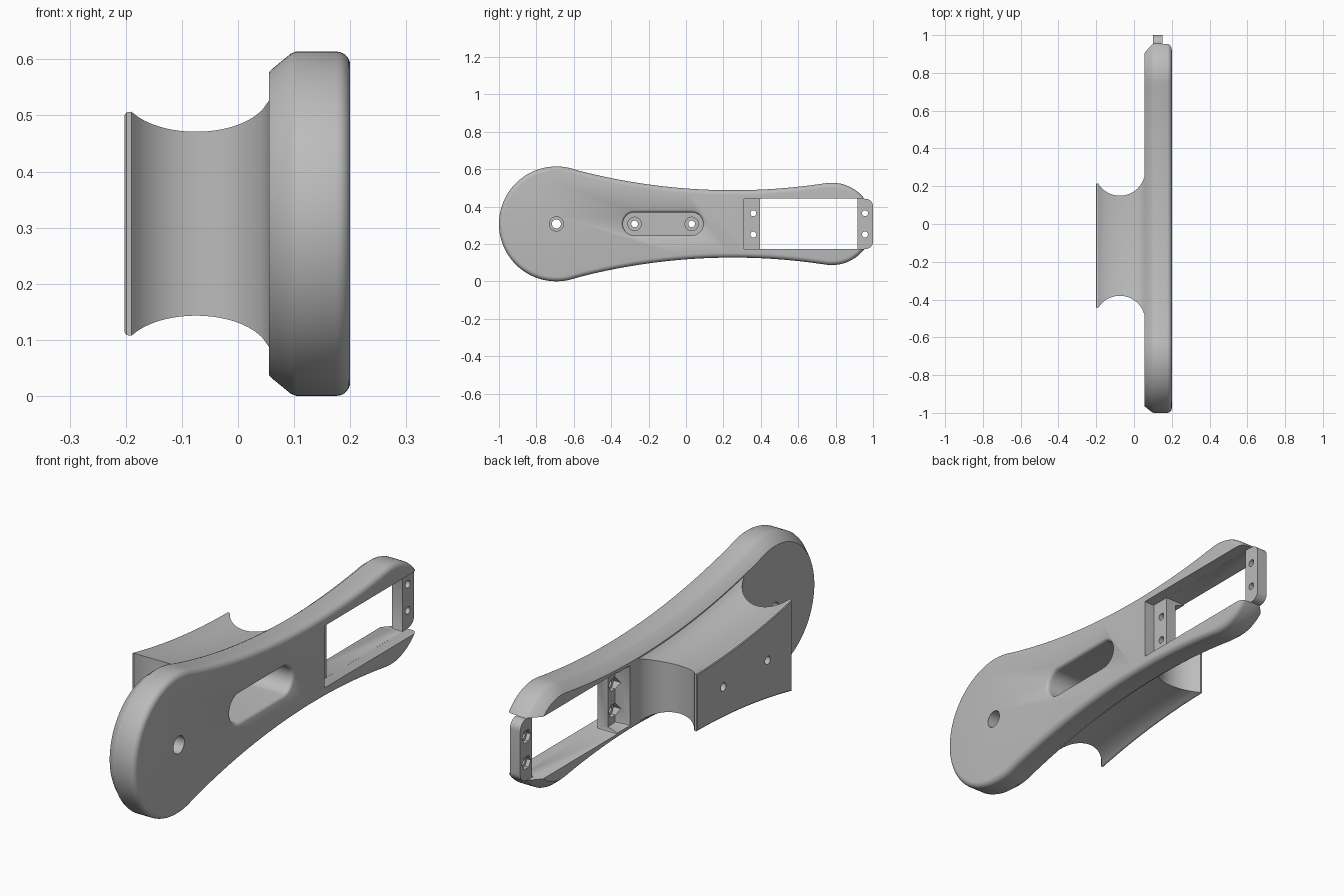
import bpy, bmesh, math

cube = bpy.data.objects.get("Cube")
if cube:
    bpy.data.objects.remove(cube, do_unlink=True)

MID = 0.307                      # height of the long axis
BIG_Y, BIG_R = -0.693, 0.307     # large round end
TIP_Y, TIP_R = 0.78, 0.22        # small round end
WAIST_Y, WAIST_H, WAIST_R = 0.25, 3.47, 3.29   # concave flanks

grey = bpy.data.materials.new("plain grey")
grey.use_nodes = True
grey.diffuse_color = (0.5, 0.5, 0.5, 1)
grey.node_tree.nodes["Principled BSDF"].inputs["Base Color"].default_value = (0.5, 0.5, 0.5, 1)


def loft(name, rings):
    """Skin rings given as (x, [(y, z), ...]) and cap both ends."""
    bm = bmesh.new()
    loops = [[bm.verts.new((x, y, z)) for y, z in pts] for x, pts in rings]
    n = len(loops[0])
    for a, b in zip(loops, loops[1:]):
        for i in range(n):
            j = (i + 1) % n
            bm.faces.new((a[i], a[j], b[j], b[i]))
    bm.faces.new(loops[0])
    bm.faces.new(loops[-1])
    bmesh.ops.remove_doubles(bm, verts=bm.verts, dist=1e-5)
    bmesh.ops.recalc_face_normals(bm, faces=bm.faces)
    mesh = bpy.data.meshes.new(name)
    bm.to_mesh(mesh)
    bm.free()
    mesh.materials.append(grey)
    obj = bpy.data.objects.new(name, mesh)
    bpy.context.collection.objects.link(obj)
    return obj


def arc(cy, cz, r, a0, a1, n):
    return [(cy + r * math.cos(a0 + (a1 - a0) * i / n),
             cz + r * math.sin(a0 + (a1 - a0) * i / n)) for i in range(n + 1)]


def outline(inset):
    """Bone-shaped plate outline, moved inward by inset."""
    a = math.atan2(WAIST_H, WAIST_Y - BIG_Y)
    b = math.atan2(WAIST_H, WAIST_Y - TIP_Y)
    top = arc(BIG_Y, 0, BIG_R - inset, math.pi, a, 32)
    top += arc(WAIST_Y, WAIST_H, WAIST_R + inset, a + math.pi, b + math.pi, 32)[1:-1]
    top += arc(TIP_Y, 0, TIP_R - inset, b, 0, 28)
    pts = top + [(y, -z) for y, z in reversed(top[1:-1])]
    return [(y, z + MID) for y, z in pts]


def rounded(y0, y1, half, r, n=8):
    """Rounded rectangle centred on the long axis."""
    q = math.pi / 2
    pts = []
    for k, (y, z) in enumerate([(y1 - r, half - r), (y0 + r, half - r),
                                (y0 + r, r - half), (y1 - r, r - half)]):
        pts += arc(y, z + MID, r, k * q, (k + 1) * q, n)
    return pts


def circle(y, z, r, n=32):
    return arc(y, z, r, 0, 2 * math.pi, n)[:-1]


def combine(tool, operation="DIFFERENCE"):
    mod = body.modifiers.new("combine", "BOOLEAN")
    mod.operation = operation
    mod.solver = "EXACT"
    mod.object = tool
    bpy.context.view_layer.objects.active = body
    bpy.ops.object.modifier_apply(modifier=mod.name)
    bpy.data.objects.remove(tool, do_unlink=True)


def cut(x0, x1, ring):
    combine(loft("cutter", [(x0, ring), (x1, ring)]))


# Plate: chamfered back edge, rounded face edge
EDGE = 0.025
profile = [(0.055, 0.037), (0.061, 0.031), (0.094, 0.004), (0.104, 0)]
profile += [(0.2 - EDGE + EDGE * math.sin(t), EDGE - EDGE * math.cos(t))
            for t in [math.pi / 12 * i for i in range(7)]]
body = loft("mounting_arm", [(x, outline(d)) for x, d in profile])


# Pedestal: flared foot with concave walls following the plate outline
def pedestal_ring(flare, trim=0.0):
    y0, y1 = -0.38 - flare + trim, 0.15 + flare - trim
    side = 0.077 - 0.35 * flare + trim
    ys = [y0 + (y1 - y0) * i / 24 for i in range(25)]
    top = [(y, WAIST_H - math.sqrt(WAIST_R ** 2 - (y - WAIST_Y) ** 2) - side) for y in ys]
    return [(y, MID + z) for y, z in top] + [(y, MID - z) for y, z in reversed(top)]


SWEEP = 0.135
rings = []
for i in range(21):
    x = -0.19 + 0.245 * i / 20
    rings.append((x, pedestal_ring(SWEEP - math.sqrt(SWEEP ** 2 - (x + 0.075) ** 2))))
rim = SWEEP - math.sqrt(SWEEP ** 2 - 0.115 ** 2)
rings = [(-0.202, pedestal_ring(rim, 0.005)), (-0.199, pedestal_ring(rim, 0.001))] + rings
rings.append((0.075, rings[-1][1]))
combine(loft("pedestal", rings), "UNION")

# End tab carrying the far pair of screws
tab = rounded(0.86, 1.0, 0.134, 0.04)
combine(loft("end_tab", [(0.085, tab), (0.165, tab)]), "UNION")

# Window with recessed screw ledges at both ends
cut(-0.05, 0.3, rounded(0.395, 0.918, 0.135, 0.004, 2))
cut(0.15, 0.3, rounded(0.31, 1.1, 0.1352, 0.004, 2))
cut(0.0, 0.1, rounded(0.9, 1.1, 0.1354, 0.004, 2))
combine(loft("back_pocket", [(0.03, rounded(0.285, 0.42, 0.14, 0.01, 2)),
                             (0.1, rounded(0.345, 0.42, 0.115, 0.01, 2))]))

# Ledge screw holes with hexagonal nut seats behind
for y in (0.36, 0.957):
    for z in (MID - 0.057, MID + 0.057):
        cut(0.0, 0.3, circle(y, z, 0.016, 20))
        cut(0.07, 0.118, circle(y, z, 0.03, 6))

# Deep slot with a softened rim, reaching into the pedestal
slot = [(-0.14, 0.062), (0.183, 0.062), (0.19, 0.0635), (0.196, 0.067), (0.2, 0.074), (0.21, 0.074)]
combine(loft("slot", [(x, rounded(-0.275 - r, 0.03 + r, r, r, 10)) for x, r in slot]))

# Counterbored screw holes: two in the slot floor, one in the large end
for y in (-0.275, 0.03):
    cut(-0.3, 0.0, circle(y, MID, 0.018))
    cut(-0.165, 0.0, circle(y, MID, 0.036))
cut(0.0, 0.3, circle(BIG_Y, MID, 0.024))
cut(0.11, 0.3, circle(BIG_Y, MID, 0.038))

# Smooth shading with crisp edges
bpy.ops.object.select_all(action="DESELECT")
body.select_set(True)
bpy.context.view_layer.objects.active = body
bpy.ops.object.shade_smooth_by_angle(angle=math.radians(30))
